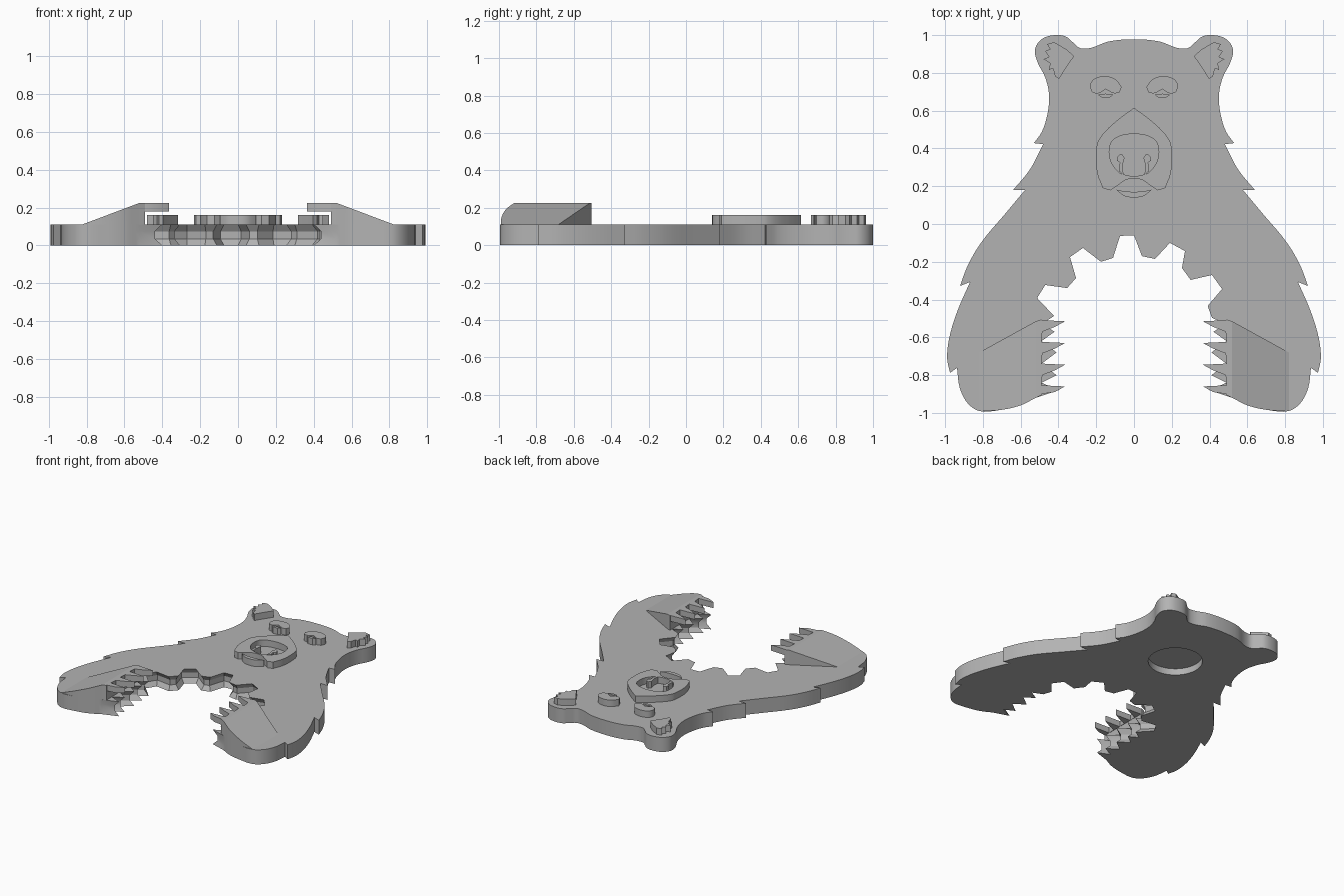
import bpy
import bmesh
import math
from mathutils import Vector
from mathutils.geometry import interpolate_bezier

cube = bpy.data.objects.get("Cube")
if cube:
    bpy.data.objects.remove(cube)

PLATE = 0.112    # height of the flat body
DETAIL = 0.162   # height of the face details
PAW = 0.225      # height of the raised paws

grey = bpy.data.materials.new("plain grey")
grey.use_nodes = True
colour = (0.45, 0.45, 0.45, 1)
grey.diffuse_color = colour
grey.node_tree.nodes["Principled BSDF"].inputs["Base Color"].default_value = colour


def flip(points):
    """Mirror a path across x = 0, keeping its winding."""
    return [(-x, y) for x, y in reversed(points)]


def smooth(points, closed=False, steps=5, limit=48):
    """Round the gentle bends of a path and keep its sharp corners."""
    pts = [Vector(p) for p in points]
    n = len(pts)

    def tangent(i, other):
        chord = (pts[other] - pts[i]).normalized()
        if not closed and i in (0, n - 1):
            return chord
        before = (pts[i] - pts[i - 1]).normalized()
        after = (pts[(i + 1) % n] - pts[i]).normalized()
        if before.angle(after) > math.radians(limit):
            return chord
        mean = (before + after).normalized()
        return mean if mean.dot(chord) > 0 else -mean

    path = []
    for i in range(n if closed else n - 1):
        j = (i + 1) % n
        a, b = pts[i], pts[j]
        reach = (b - a).length / 3
        curve = interpolate_bezier(a, a + tangent(i, j) * reach,
                                   b + tangent(j, i) * reach, b, steps)
        path += [(p.x, p.y) for p in curve[:-1]]
    if not closed:
        path.append(tuple(pts[-1]))
    return path


def ring(bm, points, height):
    """Add a closed loop; height is a number or a function of x."""
    verts = [bm.verts.new((x, y, height(x) if callable(height) else height))
             for x, y in points]
    for i, v in enumerate(verts):
        bm.edges.new((v, verts[(i + 1) % len(verts)]))
    return verts


def bridge(bm, low, high):
    n = len(low)
    for i in range(n):
        j = (i + 1) % n
        bm.faces.new((low[i], low[j], high[j], high[i]))


def cap(bm, *loops):
    """Fill the first loop, leaving the other loops open as holes."""
    edges = [bm.edges.get((loop[i - 1], loop[i]))
             for loop in loops for i in range(len(loop))]
    bmesh.ops.triangle_fill(bm, edges=edges, use_beauty=True)


def finish(bm, name):
    bmesh.ops.recalc_face_normals(bm, faces=bm.faces[:])
    mesh = bpy.data.meshes.new(name)
    bm.to_mesh(mesh)
    bm.free()
    mesh.materials.append(grey)
    obj = bpy.data.objects.new(name, mesh)
    bpy.context.collection.objects.link(obj)
    bpy.ops.object.select_all(action="DESELECT")
    obj.select_set(True)
    bpy.context.view_layer.objects.active = obj
    bpy.ops.object.shade_smooth_by_angle(angle=math.radians(30))
    return obj


def prism(name, outline, bottom, top, holes=()):
    bm = bmesh.new()
    lows, highs = [], []
    for loop in [outline, *holes]:
        lows.append(ring(bm, loop, bottom))
        highs.append(ring(bm, loop, top))
        bridge(bm, lows[-1], highs[-1])
    cap(bm, *lows)
    cap(bm, *highs)
    return finish(bm, name)


def pair(name, outline, bottom, top):
    """Build a part on the left side and its mirror on the right."""
    prism("left_" + name, outline, bottom, top)
    high = (lambda x: top(-x)) if callable(top) else top
    prism("right_" + name, flip(outline), bottom, high)


# Body silhouette: head, ear, furry shoulder, arm and paw of the left half
paw_edge = [(.82, -.99), (.71, -.985), (.6, -.96), (.52, -.92)]
half = [(.14, .965), (.23, .932), (.285, .931), (.325, .963), (.36, .992),
        (.42, 1), (.487, .98), (.524, .926), (.513, .862), (.471, .778),
        (.45, .69), (.455, .6), (.487, .49), (.53, .428), (.481, .423),
        (.55, .29), (.64, .18), (.577, .18), (.683, .053), (.815, -.106),
        (.884, -.228), (.921, -.328), (.868, -.307), (.937, -.466),
        (.979, -.608), (.989, -.714), (.974, -.788), (.937, -.762),
        (.921, -.873), (.878, -.952)] + paw_edge
outer = smooth(flip(half) + [(0, .978)] + half)

# Inner edge: small lower claws, then the ragged belly fur
lower_claws = [(.40, -.88), (.49, -.84), (.41, -.80), (.49, -.74),
               (.41, -.68), (.49, -.62), (.42, -.57), (.49, -.53)]
belly = [(.413, -.497), (.39, -.434), (.466, -.344), (.413, -.27),
         (.3, -.296), (.254, -.233), (.27, -.143), (.19, -.1), (.111, -.185),
         (.042, -.17), (0, -.06), (-.074, -.063), (-.111, -.18),
         (-.175, -.2), (-.27, -.127), (-.339, -.175), (-.307, -.286),
         (-.354, -.339), (-.47, -.323), (-.513, -.392), (-.423, -.487)]
inner = lower_claws + belly + flip(lower_claws)
body = outer + inner


def grooved(depth):
    """Push the inner edge into the body by the given depth."""
    result = list(outer)
    for i in range(len(outer), len(body)):
        here = Vector(body[i])
        before = (here - Vector(body[i - 1])).normalized()
        after = (Vector(body[(i + 1) % len(body)]) - here).normalized()
        inward = Vector((before.y + after.y, -before.x - after.x)).normalized()
        miter = max(.65, inward.dot(Vector((after.y, -after.x))))
        result.append(tuple(here + inward * depth / miter))
    return result


# Body plate with a groove along the inner edge and a round recess below
bm = bmesh.new()
sunk = grooved(.025)
levels = [ring(bm, body, 0), ring(bm, sunk, .035),
          ring(bm, sunk, .075), ring(bm, body, PLATE)]
for low, high in zip(levels, levels[1:]):
    bridge(bm, low, high)
turns = [math.tau * i / 48 for i in range(48)]
circle = [(.19 * math.cos(a), .45 + .19 * math.sin(a)) for a in turns]
rim, ceiling = ring(bm, circle, 0), ring(bm, circle, .05)
bridge(bm, rim, ceiling)
cap(bm, ceiling)
cap(bm, levels[0], rim)
cap(bm, levels[-1])
finish(bm, "body_plate")

# Muzzle frame around the sunken nose
side = [(.1, .54), (.19, .44), (.2, .38), (.195, .27), (.165, .19),
        (.125, .178), (.085, .205), (.04, .235)]
muzzle = smooth(flip(side) + [(0, .615)] + side + [(0, .24)], closed=True, steps=4)
nose_side = [(.06, .47), (.115, .44), (.13, .4), (.125, .34), (.1, .295), (.065, .265)]
nose = smooth(flip(nose_side) + nose_side, closed=True, steps=4)
prism("muzzle", muzzle, PLATE - .005, DETAIL, [nose])

# Nostrils, lower lip, eyes and ear tufts
nostril = [(.055, .26), (.06, .31), (.05, .35), (.065, .372), (.085, .36),
           (.09, .335), (.075, .325), (.08, .28)]
pair("nostril", smooth(nostril, True, 3), PLATE - .005, DETAIL)
lip = [(-.095, .182), (-.04, .172), (.04, .172), (.095, .182),
       (.05, .148), (0, .14), (-.05, .148)]
prism("lower_lip", smooth(lip, True, 4), PLATE - .005, DETAIL)
brow = [(.233, .73), (.215, .765), (.16, .783), (.1, .768), (.066, .725),
        (.078, .695), (.105, .692), (.15, .714), (.195, .69), (.222, .698)]
pair("eye", smooth(brow, True, 4), PLATE - .005, DETAIL)
eyelid = [(.19, .684), (.15, .69), (.11, .684), (.13, .669), (.17, .669)]
pair("lower_eyelid", eyelid, PLATE - .005, DETAIL)
tuft = [(.423, .963), (.36, .926), (.317, .889), (.365, .82), (.397, .767),
        (.418, .783), (.429, .825), (.45, .815), (.444, .852), (.48, .873),
        (.45, .884), (.47, .915), (.444, .926), (.46, .952)]
pair("ear_tuft", tuft, PLATE - .005, DETAIL)

# Raised paws: a ramp rising towards the knuckles, then overhanging claws
ramp_edge = smooth(paw_edge)
wedge = [(.52, -.515), (.82, -.68)] + ramp_edge
pair("paw_ramp", wedge, PLATE - .005,
     lambda x: PLATE + (PAW - PLATE) * (.82 - x) / .3)
knuckles = [(.49, -.505), (.52, -.515), (.52, -.92), (.49, -.905)]
pair("knuckles", knuckles, PLATE - .005, PAW)
claws = [(.49, -.9)]
for tip in (-.86, -.745, -.63, -.515):
    claws += [(.42, tip - .03), (.365, tip), (.49, tip + .006)]
    if tip < -.6:
        claws.append((.485, tip + .06))
claws += [(.5, -.51), (.5, -.9)]
pair("claws", claws, .18, PAW)
